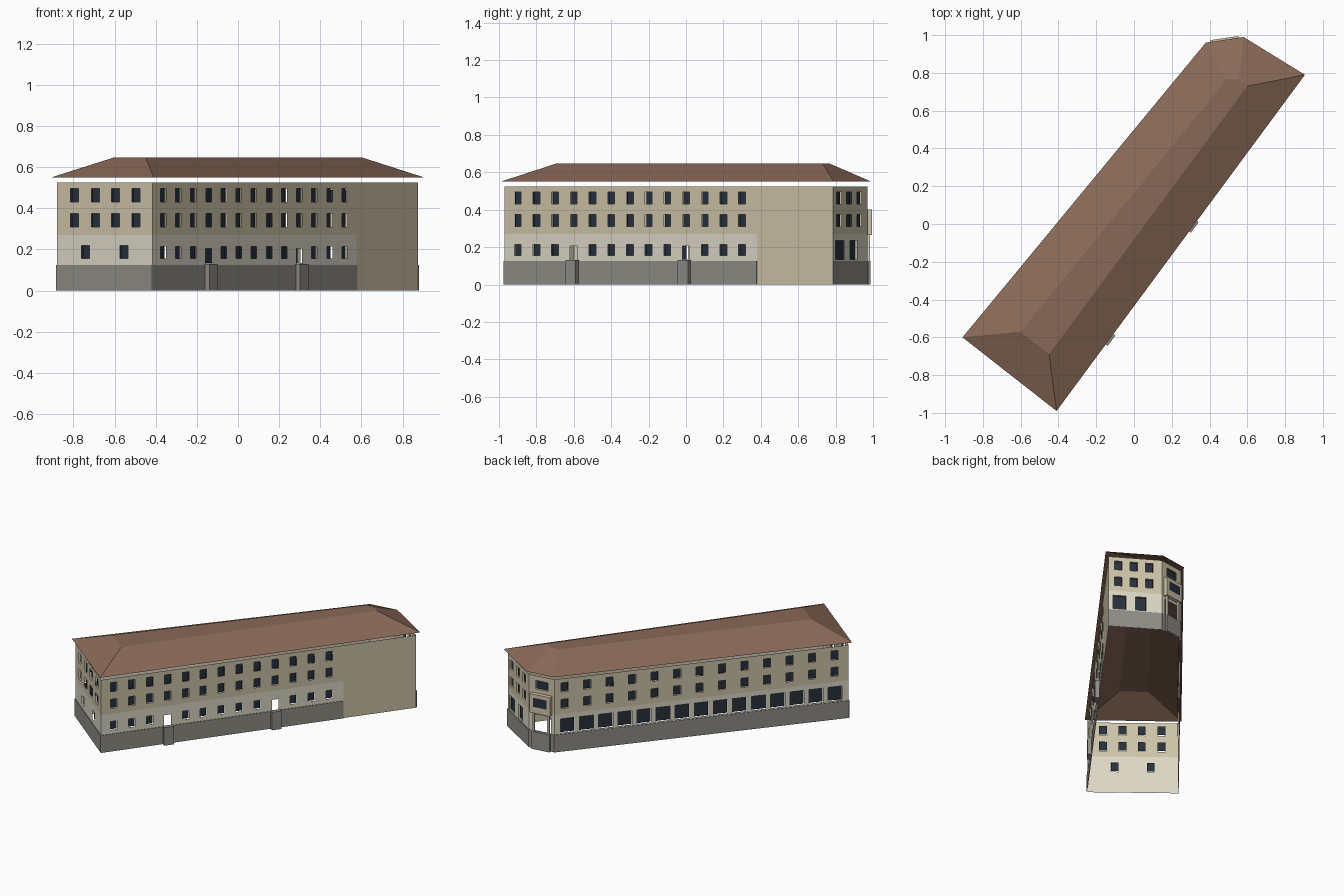
import bpy, bmesh
from mathutils import Vector

if "Cube" in bpy.data.objects:
    bpy.data.objects.remove(bpy.data.objects["Cube"])

def mat(name, c):
    m = bpy.data.materials.new(name)
    m.diffuse_color = (*c, 1)
    m.use_nodes = True
    m.node_tree.nodes["Principled BSDF"].inputs["Base Color"].default_value = m.diffuse_color
    return m

BEIGE = mat("beige_plaster", (0.62, 0.55, 0.40))
CREAM = mat("cream_plaster", (0.72, 0.68, 0.56))
STONE = mat("grey_stone", (0.28, 0.27, 0.24))
GLASS = mat("dark_glass", (0.02, 0.03, 0.045))
ROOF = mat("brown_roof", (0.25, 0.14, 0.095))

BASE, MID, TOP = 0.125, 0.27, 0.525
ROWS = [(0.31, 0.375), (0.43, 0.495)]

def make(name, polys, mats):
    """Object from a list of (points, material index)."""
    bm = bmesh.new()
    for pts, mi in polys:
        bm.faces.new([bm.verts.new(p) for p in pts]).material_index = mi
    bmesh.ops.remove_doubles(bm, verts=bm.verts, dist=1e-5)
    me = bpy.data.meshes.new(name)
    bm.to_mesh(me)
    bm.free()
    for m in mats:
        me.materials.append(m)
    ob = bpy.data.objects.new(name, me)
    bpy.context.collection.objects.link(ob)
    return ob

class Line:
    """Wall line seen from outside: u runs along it, d is the outward offset."""
    def __init__(self, a, b):
        self.a, b = Vector(a), Vector(b)
        self.length = (b - self.a).length
        self.t = (b - self.a) / self.length
        self.n = Vector((self.t.y, -self.t.x))

    def p(self, u, z, d=0):
        q = self.a + self.t * u + self.n * d
        return (q.x, q.y, z)

    def rect(self, u0, u1, z0, z1, d=0):
        return [self.p(u0, z0, d), self.p(u1, z0, d), self.p(u1, z1, d), self.p(u0, z1, d)]

    def box(self, u0, u1, z0, z1, d0, d1):
        q = lambda u, z, d: self.p(u, z, d)
        return [self.rect(u0, u1, z0, z1, d1), self.rect(u1, u0, z0, z1, d0),
                [q(u0, z0, d0), q(u0, z0, d1), q(u0, z1, d1), q(u0, z1, d0)],
                [q(u1, z0, d1), q(u1, z0, d0), q(u1, z1, d0), q(u1, z1, d1)],
                [q(u0, z1, d1), q(u1, z1, d1), q(u1, z1, d0), q(u0, z1, d0)],
                [q(u0, z0, d0), q(u1, z0, d0), q(u1, z0, d1), q(u0, z0, d1)]]

def wall(name, line, windows, doors=(), blank_from=None):
    """Pierced wall sheet, recessed panes and a projecting plinth."""
    L = line.length
    end = blank_from or L
    holes = list(windows) + list(doors)
    us = sorted({0, L, end, *[h[0] for h in holes], *[h[1] for h in holes]})
    zs = sorted({0, BASE, MID, TOP, *[h[2] for h in holes], *[h[3] for h in holes]})
    polys = []
    for u0, u1 in zip(us, us[1:]):
        for z0, z1 in zip(zs, zs[1:]):
            u, z = (u0 + u1) / 2, (z0 + z1) / 2
            if any(h[0] < u < h[1] and h[2] < z < h[3] for h in holes):
                continue
            polys.append((line.rect(u0, u1, z0, z1), int(u < end and z < MID)))
    make(name + "_wall", polys, [BEIGE, CREAM])
    make(name + "_windows", [(line.rect(*w, -0.01), 0) for w in windows], [GLASS])
    d = 0.004
    make(name + "_plinth", [
        (line.rect(-d, end, 0, BASE, d), 0),
        ([line.p(-d, BASE, d), line.p(end, BASE, d), line.p(end, BASE), line.p(0, BASE)], 0),
        ([line.p(end, 0, d), line.p(end, 0), line.p(end, BASE), line.p(end, BASE, d)], 0)], [STONE])

def win(u, w, z):
    return (u - w / 2, u + w / 2, *z)

# Plan corners, counter-clockwise
A, B, C, D, E = (-0.88, -0.60), (-0.415, -0.97), (0.875, 0.785), (0.575, 0.97), (0.39, 0.943)

# Narrow front end
ln = Line(A, B)
ws = [win(ln.length * f, 0.05, z) for f in (0.183, 0.4, 0.613, 0.828) for z in ROWS]
ws += [win(ln.length * f, 0.05, (0.155, 0.22)) for f in (0.30, 0.70)]
wall("front_end", ln, ws)

# Long right side with two doorways and a blank stretch
ln = Line(B, C)
k = ln.length / (C[1] - B[1])
cols = [(-0.90 + 0.1 * i - B[1]) * k for i in range(13)]
ws = [win(u, 0.045, z) for u in cols for z in ROWS]
ws += [win(u, 0.045, (0.155, 0.215)) for i, u in enumerate(cols) if i not in (3, 9)]
doors = [win(cols[i], 0.047, (0.13, 0.205)) for i in (3, 9)]
wall("right_side", ln, ws, doors, (0.38 - B[1]) * k)
for i in (3, 9):
    u = cols[i]
    make("door_step", [(f, 0) for f in ln.box(u - 0.034, u + 0.034, 0, 0.13, 0, 0.03)], [STONE])

# Back end
ln = Line(C, D)
ws = [win(ln.length * f, 0.048, z) for f in (0.18, 0.47, 0.76) for z in ROWS]
ws += [win(ln.length * 0.2, 0.085, (0.135, 0.235)), win(ln.length * 0.6, 0.07, (0.135, 0.235))]
wall("back_end", ln, ws)

# Canted corner with a bay window over an open porch
ln = Line(D, E)
c = ln.length / 2
wall("corner", ln, [win(c, 0.09, (0.43, 0.49))], [win(c, 0.13, (0.13, 0.245))])
b0, b1, bd = c - 0.075, c + 0.075, 0.028
make("bay_window", [(f, 0) for f in ln.box(b0, b1, 0.265, 0.40, 0, bd)], [BEIGE])
make("bay_glass", [(ln.rect(c - 0.05, c + 0.05, 0.31, 0.375, bd + 0.001), 0)], [GLASS])
for u in (c - 0.055, c + 0.055):
    make("porch_post", [(f, 0) for f in ln.box(u - 0.007, u + 0.007, BASE, 0.265, 0.005, 0.018)], [CREAM])
make("porch_base", [(f, 0) for f in ln.box(c - 0.065, c + 0.065, 0, BASE, 0, 0.02)], [STONE])

# Long back side with wide shop windows
ln = Line(E, A)
ws = [win(ln.length * (0.034 + 0.0765 * i), 0.05, z) for i in range(13) for z in ROWS]
ws += [win(ln.length * (0.044 + 0.065 * i), 0.096, (0.135, 0.235)) for i in range(15)]
wall("back_side", ln, ws)

# Hipped roof with a flat top, floating just above the walls
eave = [(-0.908, -0.60), (-0.41, -0.99), (0.905, 0.79), (0.58, 0.99), (0.38, 0.96)]
ridge = [(-0.60, -0.57), (-0.45, -0.69), (0.60, 0.73), (0.555, 0.765), (0.49, 0.765)]
lo = [(x, y, 0.55) for x, y in eave]
hi = [(x, y, 0.648) for x, y in ridge]
polys = [([lo[i], lo[(i + 1) % 5], hi[(i + 1) % 5], hi[i]], 0) for i in range(5)]
make("roof", polys + [(hi, 0)], [ROOF])
